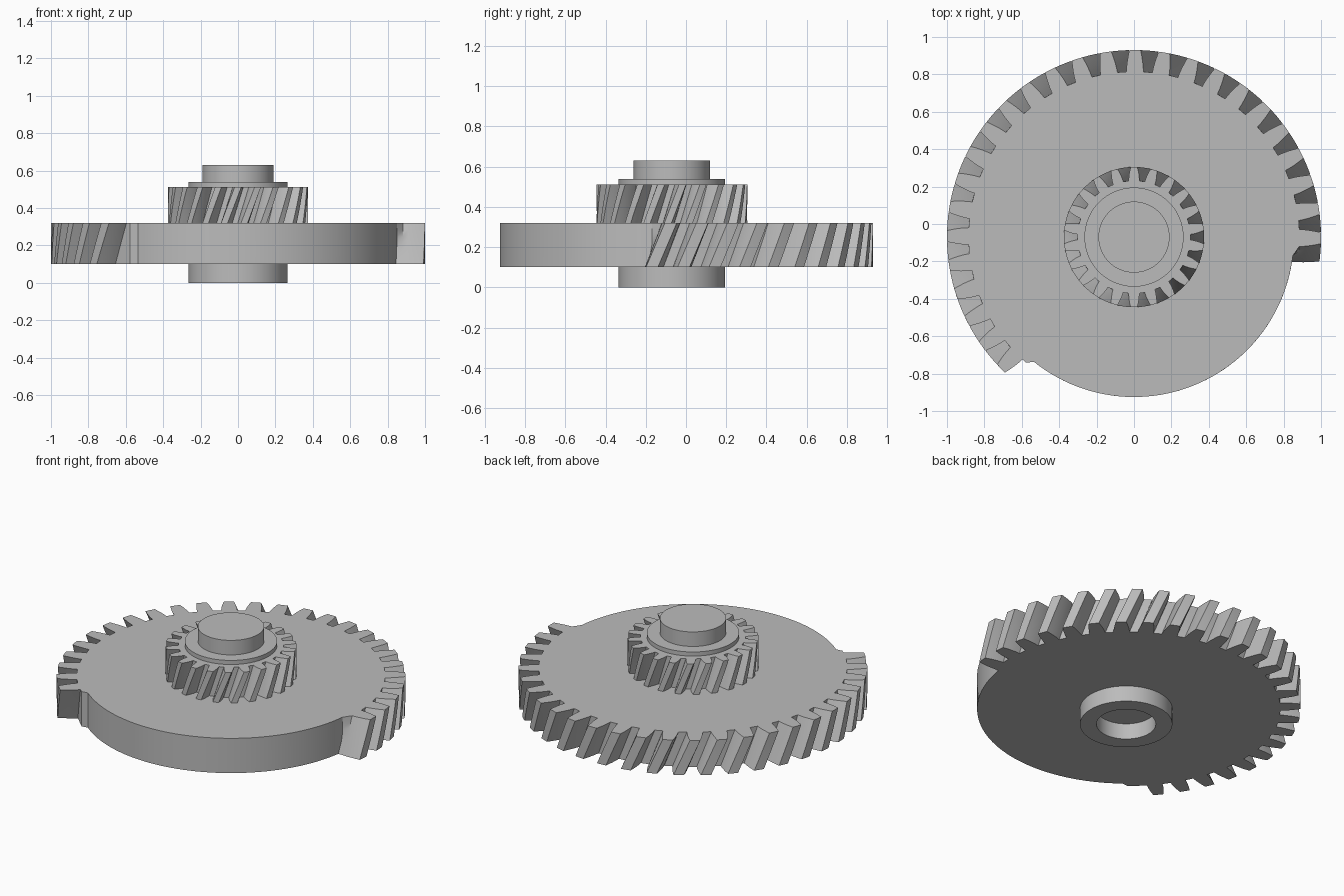
import bpy, bmesh
from math import radians, cos, sin, pi

cube = bpy.data.objects.get("Cube")
if cube:
    bpy.data.objects.remove(cube, do_unlink=True)

AXIS_Y = -0.07  # shared axis of all parts

grey = bpy.data.materials.new("plain grey")
grey.use_nodes = True
colour = (0.5, 0.5, 0.5, 1)
grey.diffuse_color = colour
grey.node_tree.nodes["Principled BSDF"].inputs["Base Color"].default_value = colour


def finish(name, bm):
    """Turn a bmesh into a shaded object on the axis."""
    bmesh.ops.recalc_face_normals(bm, faces=bm.faces)
    mesh = bpy.data.meshes.new(name)
    bm.to_mesh(mesh)
    bm.free()
    mesh.materials.append(grey)
    obj = bpy.data.objects.new(name, mesh)
    obj.location.y = AXIS_Y
    bpy.context.collection.objects.link(obj)
    bpy.ops.object.select_all(action="DESELECT")
    obj.select_set(True)
    bpy.context.view_layer.objects.active = obj
    bpy.ops.object.shade_smooth_by_angle(angle=radians(28))


def loft(name, rings):
    """Join stacked outlines with quads and cap both ends."""
    bm = bmesh.new()
    loops = [[bm.verts.new(p) for p in ring] for ring in rings]
    n = len(loops[0])
    for low, high in zip(loops, loops[1:]):
        for i in range(n):
            j = (i + 1) % n
            bm.faces.new((low[i], low[j], high[j], high[i]))
    bm.faces.new(loops[0][::-1])
    bm.faces.new(loops[-1])
    finish(name, bm)


def lathe(name, profile, closed=False, steps=96):
    """Spin a radius/height profile around the axis."""
    bm = bmesh.new()
    verts = [bm.verts.new((r, 0, z)) for r, z in profile]
    edges = [bm.edges.new(pair) for pair in zip(verts, verts[1:])]
    if closed:
        edges.append(bm.edges.new((verts[-1], verts[0])))
    bmesh.ops.spin(bm, geom=verts + edges, cent=(0, 0, 0), axis=(0, 0, 1),
                   angle=2 * pi, steps=steps)
    bmesh.ops.remove_doubles(bm, verts=bm.verts, dist=0.0001)
    finish(name, bm)


def tooth(centre, root, tip, half_root, half_tip):
    """Polar outline of one curved-flank tooth, in degrees."""
    flank = []
    for k in range(5):
        t = k / 4
        half = half_root + (half_tip - half_root) * t ** 1.4
        flank.append((half, root + (tip - root) * t))
    return ([(centre - h, r) for h, r in flank]
            + [(centre, tip)]
            + [(centre + h, r) for h, r in reversed(flank)])


def helical(name, z0, z1, twist, outline, layers=6):
    """Loft a polar outline, twisting it up to zero at the top."""
    rings = []
    for k in range(layers + 1):
        t = k / layers
        rings.append([(r * cos(radians(a)), r * sin(radians(a)), z0 + (z1 - z0) * t)
                      for a, r in outline(twist * (t - 1))])
    loft(name, rings)


def sector_outline(turn):
    """Toothed sector followed by a lower plain arc."""
    points = []
    for i in range(26):
        points += tooth(-0.3 + 9 * i + turn, 0.885, 1.0, 2.95, 1.7)
    start, end = 231.3, min(353.3, 360 + points[0][0] - 0.3)
    points.append((229.3, 0.885))
    steps = 48
    points += [(start + (end - start) * i / steps, 0.855) for i in range(steps + 1)]
    return points


def pinion_outline(turn):
    """Full ring of small teeth."""
    pitch = 360 / 22
    points = []
    for i in range(22):
        points += tooth(90 + pitch * i + turn, 0.302, 0.375, 5.4, 2.7)
    return points


# Large part-toothed wheel and small full gear
helical("large_sector_gear", 0.10, 0.32, 5.4, sector_outline)
helical("small_gear", 0.315, 0.512, 11.5, pinion_outline)

# Collar and shaft stub above, hollow hub below
lathe("collar_and_shaft", [(0.265, 0.505), (0.265, 0.538), (0.19, 0.538),
                           (0.19, 0.63), (0, 0.63)])
lathe("hollow_hub", [(0.17, 0.105), (0.17, 0), (0.265, 0), (0.265, 0.105)], closed=True)
